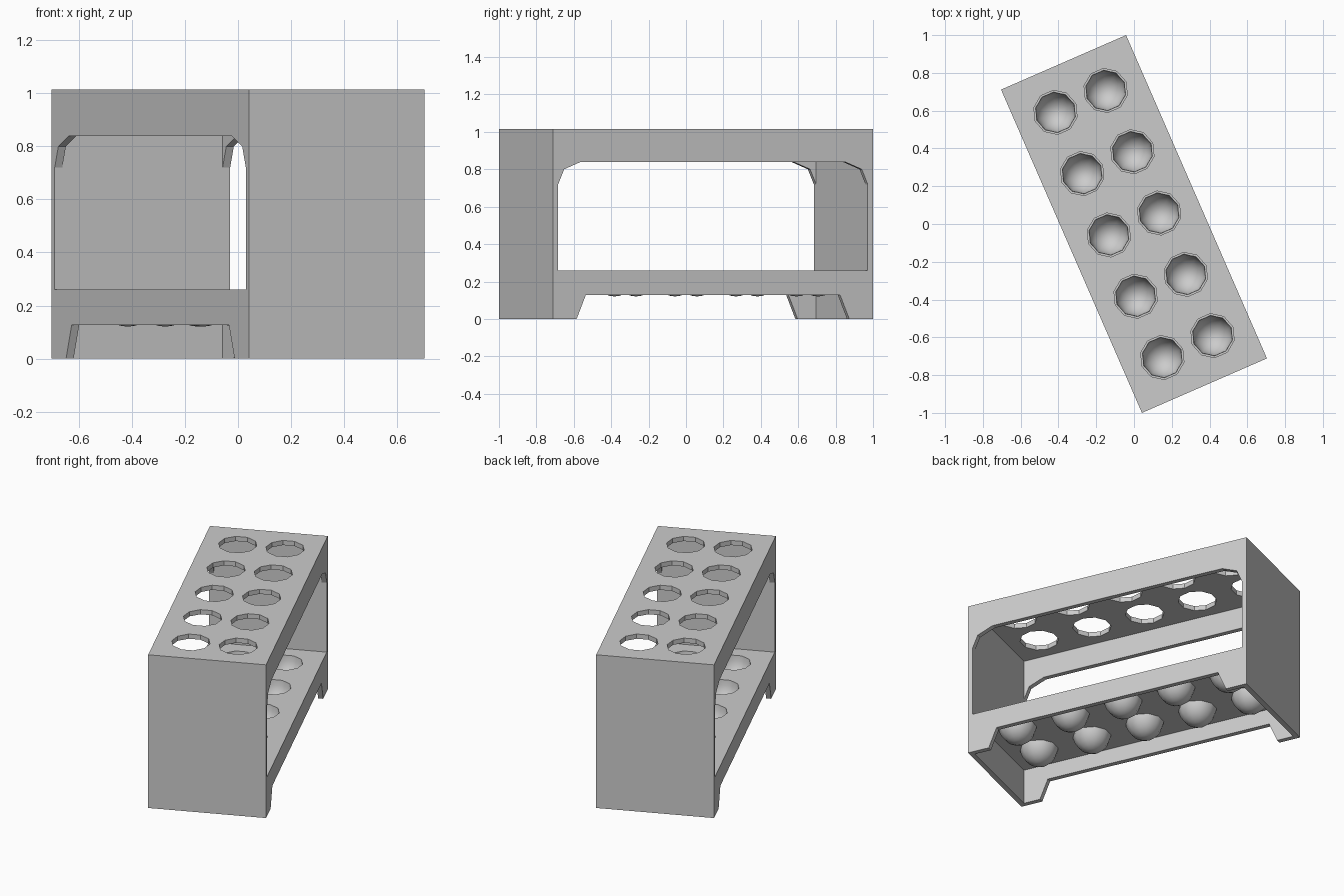
import bpy, bmesh
from math import radians, sin, cos, pi
from mathutils import Matrix, Vector

old = bpy.data.objects.get("Cube")
if old:
    bpy.data.objects.remove(old, do_unlink=True)

W, L, H, T = 0.361, 0.9335, 1.015, 0.031      # half width, half length, height, wall
SHELF = 0.26                                  # top of the lower shelf
SIDES = 10                                    # sides of each tube hole
TURN = Matrix.Rotation(radians(23.55), 4, 'Z')
CENTRES = [(sx * 0.145, i * 0.354) for i in range(-2, 3) for sx in (-1, 1)]

grey = bpy.data.materials.new("plain grey")
grey.use_nodes = True
grey.diffuse_color = (0.6, 0.6, 0.6, 1)
grey.node_tree.nodes["Principled BSDF"].inputs["Base Color"].default_value = (0.6, 0.6, 0.6, 1)


def make_object(name, bm):
    bmesh.ops.recalc_face_normals(bm, faces=bm.faces)
    mesh = bpy.data.meshes.new(name)
    bm.to_mesh(mesh)
    bm.free()
    mesh.materials.append(grey)
    ob = bpy.data.objects.new(name, mesh)
    bpy.context.collection.objects.link(ob)
    return ob


def prism(name, loops, offset):
    """Extrude each closed loop of 3D points by the offset."""
    bm = bmesh.new()
    for loop in loops:
        face = bm.faces.new([bm.verts.new(p) for p in loop])
        new = bmesh.ops.extrude_face_region(bm, geom=[face])["geom"]
        verts = [g for g in new if isinstance(g, bmesh.types.BMVert)]
        bmesh.ops.translate(bm, verts=verts, vec=Vector(offset))
    return make_object(name, bm)


def box(name, w, l, z0, z1):
    return prism(name, [[(-w, -l, z0), (w, -l, z0), (w, l, z0), (-w, l, z0)]], (0, 0, z1 - z0))


def side_opening(name, half):
    """Mirrored (y, z) outline cut across the whole width."""
    outline = half + [(-y, z) for y, z in reversed(half)]
    return prism(name, [[(-0.6, y, z) for y, z in outline]], (1.2, 0, 0))


def holes(name, r, z0, z1):
    ring = [(r * cos(2 * pi * k / SIDES), r * sin(2 * pi * k / SIDES)) for k in range(SIDES)]
    loops = [[(cx + x, cy + y, z0) for x, y in ring] for cx, cy in CENTRES]
    return prism(name, loops, (0, 0, z1 - z0))


# Rack body: a block hollowed into an upper bay and a lower bay
body = box("rack_body", W, L, 0, H)
cutters = [
    box("upper_bay", W - T, L - T, SHELF, H - T),
    box("lower_bay", W - T, L - T, -0.1, SHELF - T),
    side_opening("side_window", [(L - T, SHELF), (L - T, 0.72), (0.868, 0.80), (0.77, 0.84)]),
    side_opening("foot_notch", [(0.835, -0.1), (0.795, 0), (0.742, 0.127)]),
    holes("top_holes", 0.117, H - 0.1, H + 0.1),
    holes("shelf_holes", 0.108, SHELF - 0.1, SHELF + 0.1),
]
bpy.context.view_layer.objects.active = body
for cutter in cutters:
    cutter.hide_render = True
    mod = body.modifiers.new(cutter.name, 'BOOLEAN')
    mod.operation = 'DIFFERENCE'
    mod.solver = 'EXACT'
    mod.object = cutter
    bpy.ops.object.modifier_apply(modifier=mod.name)
    bpy.data.objects.remove(cutter, do_unlink=True)
body.matrix_world = TURN

# Rounded tube cups hanging below the shelf
STEPS = 6
arc = [i * pi / 2 / STEPS for i in range(STEPS + 1)]
profile = [(0.107 * cos(a), SHELF - 0.002 - 0.125 * sin(a)) for a in arc]
profile += [(0.118 * cos(a), SHELF - 0.01 - 0.13 * sin(a)) for a in reversed(arc)]
bm = bmesh.new()
pts = [bm.verts.new((r, 0, z)) for r, z in profile]
edges = [bm.edges.new((a, b)) for a, b in zip(pts, pts[1:] + pts[:1])]
bmesh.ops.spin(bm, geom=pts + edges, cent=(0, 0, 0), axis=(0, 0, 1),
               angle=2 * pi, steps=SIDES, use_duplicate=False)
bmesh.ops.remove_doubles(bm, verts=bm.verts, dist=0.0005)
first = make_object("tube_cup", bm)
bpy.ops.object.select_all(action='DESELECT')
first.select_set(True)
bpy.context.view_layer.objects.active = first
bpy.ops.object.shade_smooth_by_angle(angle=radians(50))

for i, (x, y) in enumerate(CENTRES):
    cup = first
    if i:
        cup = first.copy()
        bpy.context.collection.objects.link(cup)
    cup.matrix_world = TURN @ Matrix.Translation((x, y, 0))
